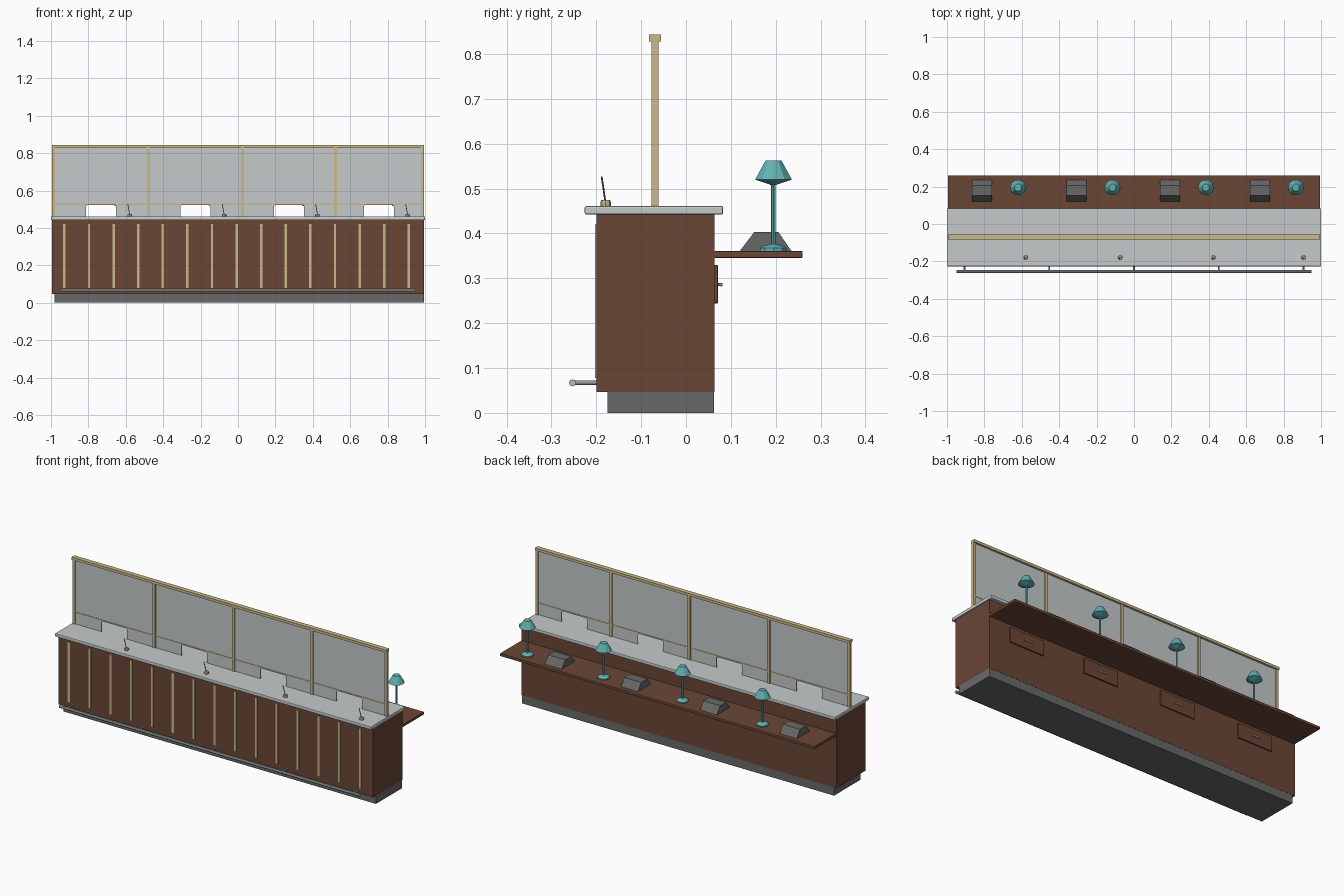
import bpy
import bmesh
from math import radians
from mathutils import Vector

if "Cube" in bpy.data.objects:
    bpy.data.objects.remove(bpy.data.objects["Cube"], do_unlink=True)


def material(name, r, g, b):
    """Flat material from display values in 0-255, stored as linear."""
    linear = [((c / 255 + 0.055) / 1.055) ** 2.4 for c in (r, g, b)] + [1]
    mat = bpy.data.materials.new(name)
    mat.use_nodes = True
    mat.diffuse_color = linear
    mat.node_tree.nodes["Principled BSDF"].inputs["Base Color"].default_value = linear
    return mat


WOOD = material("brown wood", 106, 70, 53)
BRASS = material("pale brass", 202, 186, 140)
STONE = material("pale grey stone and glass", 197, 202, 202)
CHROME = material("chrome", 180, 187, 188)
GREY = material("dark grey", 105, 105, 105)
TEAL = material("teal", 98, 178, 180)


def make(name, bm, mat):
    bmesh.ops.recalc_face_normals(bm, faces=bm.faces)
    mesh = bpy.data.meshes.new(name)
    bm.to_mesh(mesh)
    bm.free()
    mesh.materials.append(mat)
    obj = bpy.data.objects.new(name, mesh)
    bpy.context.collection.objects.link(obj)
    return obj


def box(name, xs, ys, zs, mat, bevel=0):
    bm = bmesh.new()
    bmesh.ops.create_cube(bm, size=1)
    for v in bm.verts:
        v.co = [(a + b) / 2 + c * (b - a) for c, (a, b) in zip(v.co, (xs, ys, zs))]
    obj = make(name, bm, mat)
    if bevel:
        mod = obj.modifiers.new("rounded edge", "BEVEL")
        mod.width = bevel
        mod.segments = 2
    return obj


def prism(name, points, offset, mat):
    """Extrude a closed outline along an offset."""
    bm = bmesh.new()
    face = bm.faces.new([bm.verts.new(p) for p in points])
    solid = bmesh.ops.extrude_face_region(bm, geom=[face], use_keep_orig=True)
    moved = [g for g in solid["geom"] if isinstance(g, bmesh.types.BMVert)]
    bmesh.ops.translate(bm, verts=moved, vec=offset)
    return make(name, bm, mat)


def rod(name, start, end, radius, mat, sides=8):
    start, end = Vector(start), Vector(end)
    bm = bmesh.new()
    bmesh.ops.create_cone(bm, cap_ends=True, segments=sides, radius1=radius,
                          radius2=radius, depth=(end - start).length)
    obj = make(name, bm, mat)
    obj.location = (start + end) / 2
    obj.rotation_mode = "QUATERNION"
    obj.rotation_quaternion = (end - start).to_track_quat("Z", "Y")
    return obj


def turned(name, profile, x, y, mat, sides=10):
    """Spin a (radius, height) profile around the vertical axis."""
    bm = bmesh.new()
    verts = [bm.verts.new((r, 0, z)) for r, z in profile]
    edges = [bm.edges.new(pair) for pair in zip(verts, verts[1:])]
    bmesh.ops.spin(bm, geom=verts + edges, cent=(0, 0, 0), axis=(0, 0, 1),
                   angle=radians(360), steps=sides, use_duplicate=False)
    bmesh.ops.remove_doubles(bm, verts=bm.verts, dist=0.0001)
    obj = make(name, bm, mat)
    obj.location = (x, y, 0)
    return obj


# Main counter
TOP, DESK = 0.461, 0.361
box("plinth", (-0.98, 0.995), (-0.175, 0.062), (0, 0.047), GREY)
box("counter_body", (-0.995, 0.995), (-0.2, 0.063), (0.047, 0.443), WOOD)
box("counter_top", (-1, 1), (-0.226, 0.083), (0.442, TOP), STONE, 0.004)
box("work_shelf", (-0.995, 0.995), (0.063, 0.26), (0.345, DESK), WOOD, 0.003)

# Brass strips on the front
for i in range(15):
    x = -0.928 + i * 0.1315
    box("front_strip", (x - 0.0065, x + 0.0065), (-0.203, -0.199), (0.078, 0.42), BRASS)

# Foot rail and brackets
rod("foot_rail", (-0.95, -0.253, 0.067), (0.95, -0.253, 0.067), 0.008, CHROME)
for i in range(-2, 3):
    rod("foot_rail_bracket", (i * 0.453, -0.253, 0.067), (i * 0.453, -0.199, 0.067),
        0.005, CHROME)

# Screen frame
POSTS = (-0.986, -0.478, 0.024, 0.52, 0.987)
for x in POSTS:
    box("screen_post", (x - 0.008, x + 0.008), (-0.077, -0.061), (TOP, 0.83), BRASS)
box("screen_top_rail", (-0.995, 0.995), (-0.082, -0.056), (0.828, 0.843), BRASS)
box("screen_lower_rail", (-0.986, 0.987), (-0.073, -0.065), (0.523, 0.53), BRASS)

# One clerk station per bay
for left, right in zip(POSTS, POSTS[1:]):
    mid = (left + right) / 2

    # Glass pane with a service opening
    a, b, lip = mid - 0.08, mid + 0.08, 0.524
    outline = [(left, TOP), (a, TOP), (a, lip - 0.008), (a + 0.008, lip),
               (b - 0.008, lip), (b, lip - 0.008), (b, TOP), (right, TOP),
               (right, 0.83), (left, 0.83)]
    prism("glass_pane", [(x, -0.071, z) for x, z in outline], (0, 0.004, 0), STONE)

    # Pen and holder
    x = mid + 0.153
    turned("pen_holder", [(0, TOP), (0.012, TOP), (0.012, 0.469), (0.01, 0.474), (0, 0.474)],
           x, -0.179, BRASS, 8)
    rod("pen", (x, -0.18, 0.472), (x - 0.01, -0.188, 0.527), 0.002, GREY, 6)

    # Sloped desk machine
    side = [(0.12, DESK), (0.152, 0.403), (0.206, 0.403), (0.235, DESK)]
    prism("desk_machine", [(mid - 0.133, y, z) for y, z in side], (0.107, 0, 0), GREY)

    # Desk lamp
    x, y = mid + 0.112, 0.195
    turned("lamp_base", [(0, DESK), (0.032, DESK), (0.032, 0.367), (0.022, 0.373),
                         (0.008, 0.376), (0, 0.376)], x, y, TEAL)
    rod("lamp_stem", (x, y, 0.37), (x, y, 0.515), 0.005, TEAL)
    turned("lamp_shade", [(0, 0.506), (0.043, 0.52), (0.019, 0.562), (0, 0.562)],
           x, y, TEAL)

    # Drawer and pull
    box("drawer", (mid - 0.11, mid + 0.11), (0.062, 0.071), (0.244, 0.33), WOOD, 0.002)
    box("drawer_pull", (mid - 0.026, mid + 0.026), (0.076, 0.081), (0.282, 0.29), CHROME, 0.001)
    for s in (-0.018, 0.018):
        rod("drawer_pull_post", (mid + s, 0.07, 0.286), (mid + s, 0.078, 0.286), 0.003, CHROME)
